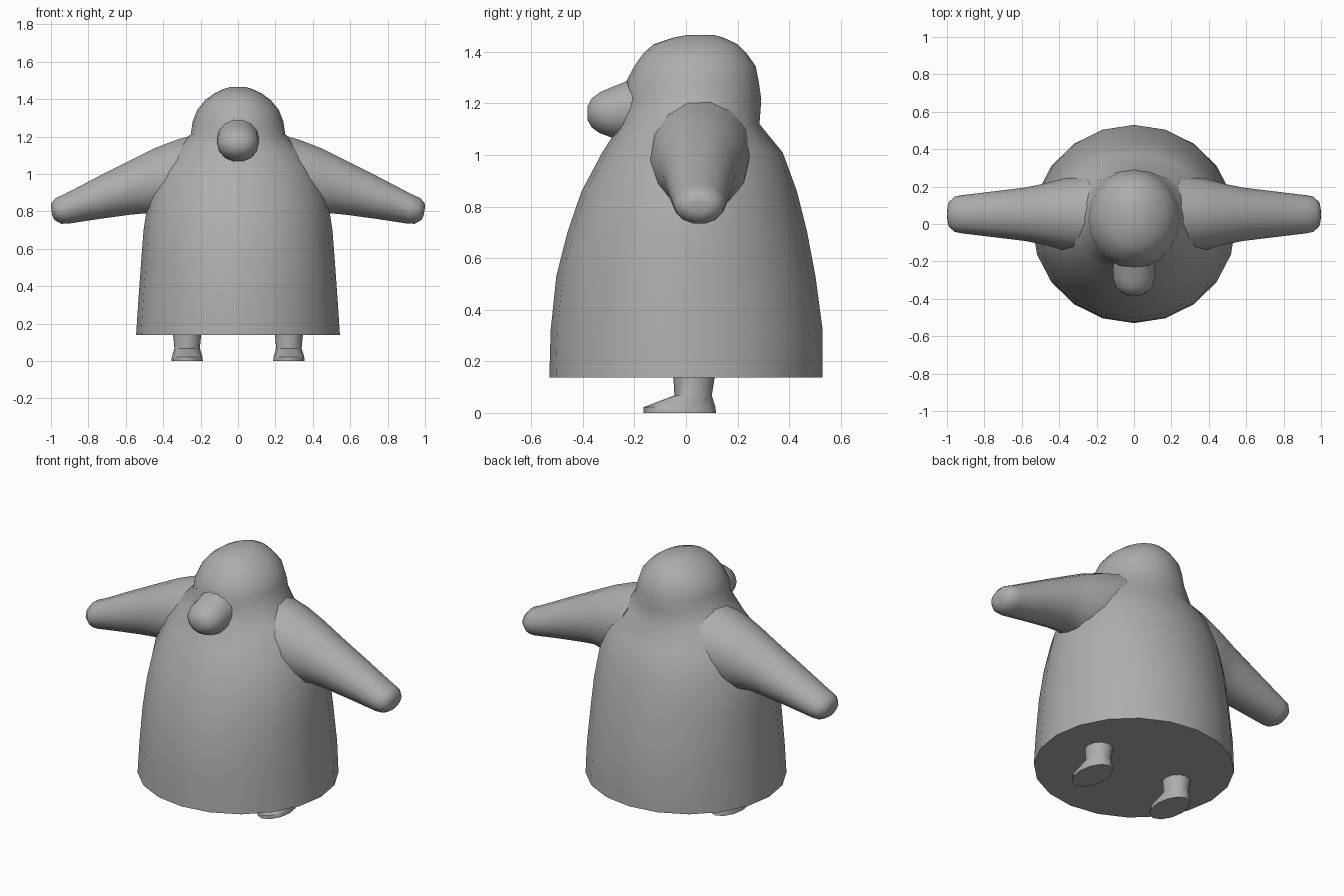
import bpy, bmesh, math
from mathutils import Vector

grey = bpy.data.materials.new("plain grey")
grey.diffuse_color = (0.42, 0.42, 0.42, 1)


def loft(name, rings, sides, place, cap_start=True, cap_end=True, angle=50):
    """Skin elliptical rings; place(ring, cos, sin) gives each point."""
    bm = bmesh.new()
    loops = []
    for r in rings:
        loops.append([bm.verts.new(place(r, math.cos(2 * math.pi * i / sides),
                                         math.sin(2 * math.pi * i / sides)))
                      for i in range(sides)])
    for a, b in zip(loops, loops[1:]):
        for i in range(sides):
            j = (i + 1) % sides
            bm.faces.new((a[i], a[j], b[j], b[i]))
    if cap_start:
        bm.faces.new(loops[0][::-1])
    if cap_end:
        bm.faces.new(loops[-1])
    if cap_start or cap_end:
        bmesh.ops.recalc_face_normals(bm, faces=bm.faces)
    me = bpy.data.meshes.new(name)
    bm.to_mesh(me)
    bm.free()
    ob = bpy.data.objects.new(name, me)
    bpy.context.collection.objects.link(ob)
    me.materials.append(grey)
    bpy.ops.object.select_all(action='DESELECT')
    ob.select_set(True)
    bpy.context.view_layer.objects.active = ob
    bpy.ops.object.shade_smooth_by_angle(angle=math.radians(angle))
    return ob


# Coat running up into the rounded head: z, half width, front y, back y
body = [(0.138, 0.545, -0.53, 0.53), (0.32, 0.533, -0.525, 0.53),
        (0.53, 0.518, -0.503, 0.502), (0.70, 0.505, -0.46, 0.47),
        (0.86, 0.48, -0.405, 0.43), (1.01, 0.42, -0.325, 0.375),
        (1.12, 0.345, -0.255, 0.285), (1.215, 0.252, -0.235, 0.292),
        (1.28, 0.243, -0.235, 0.283), (1.345, 0.217, -0.20, 0.27),
        (1.395, 0.175, -0.165, 0.235), (1.43, 0.128, -0.125, 0.20),
        (1.455, 0.075, -0.05, 0.145), (1.465, 0.04, 0.0, 0.11)]
loft("coat_and_head", body, 20,
     lambda r, c, s: (r[1] * c, (r[2] + r[3]) / 2 + (r[3] - r[2]) / 2 * s, r[0]))

# Big round nose, drooping forward: y, half width, bottom z, top z
nose = [(-0.16, 0.115, 1.06, 1.32), (-0.24, 0.113, 1.06, 1.285),
        (-0.29, 0.111, 1.066, 1.265), (-0.335, 0.098, 1.083, 1.245),
        (-0.365, 0.07, 1.105, 1.222), (-0.382, 0.035, 1.135, 1.19)]
loft("nose", nose, 14,
     lambda r, c, s: (r[1] * c, r[0], (r[2] + r[3]) / 2 + (r[3] - r[2]) / 2 * s))

# Sleeves: x at top, x at bottom, bottom z, top z, half depth
arm = [(0.20, 0.36, 0.78, 1.225, 0.20), (0.33, 0.44, 0.775, 1.187, 0.19),
       (0.45, 0.50, 0.785, 1.14, 0.165), (0.58, 0.58, 0.778, 1.075, 0.143),
       (0.75, 0.74, 0.757, 0.988, 0.123), (0.93, 0.91, 0.732, 0.893, 0.102),
       (0.975, 0.945, 0.732, 0.873, 0.094), (0.998, 0.98, 0.752, 0.845, 0.066),
       (1.0, 0.992, 0.775, 0.82, 0.035)]
for side, word in ((1, "left"), (-1, "right")):
    loft(word + "_arm", arm, 14,
         lambda r, c, s: (side * ((r[0] + r[1]) / 2 + (r[0] - r[1]) / 2 * s),
                          0.052 + r[4] * c,
                          (r[2] + r[3]) / 2 + (r[3] - r[2]) / 2 * s))

    # Leg and pointed foot: z, half width, front y, back y
    leg = [(0.0, 0.084, -0.165, 0.117), (0.022, 0.082, -0.165, 0.114),
           (0.068, 0.068, -0.045, 0.10), (0.16, 0.077, -0.05, 0.115)]
    loft(word + "_leg", leg, 12,
         lambda r, c, s: (side * 0.272 + r[1] * c,
                          (r[2] + r[3]) / 2 + (r[3] - r[2]) / 2 * s, r[0]))
